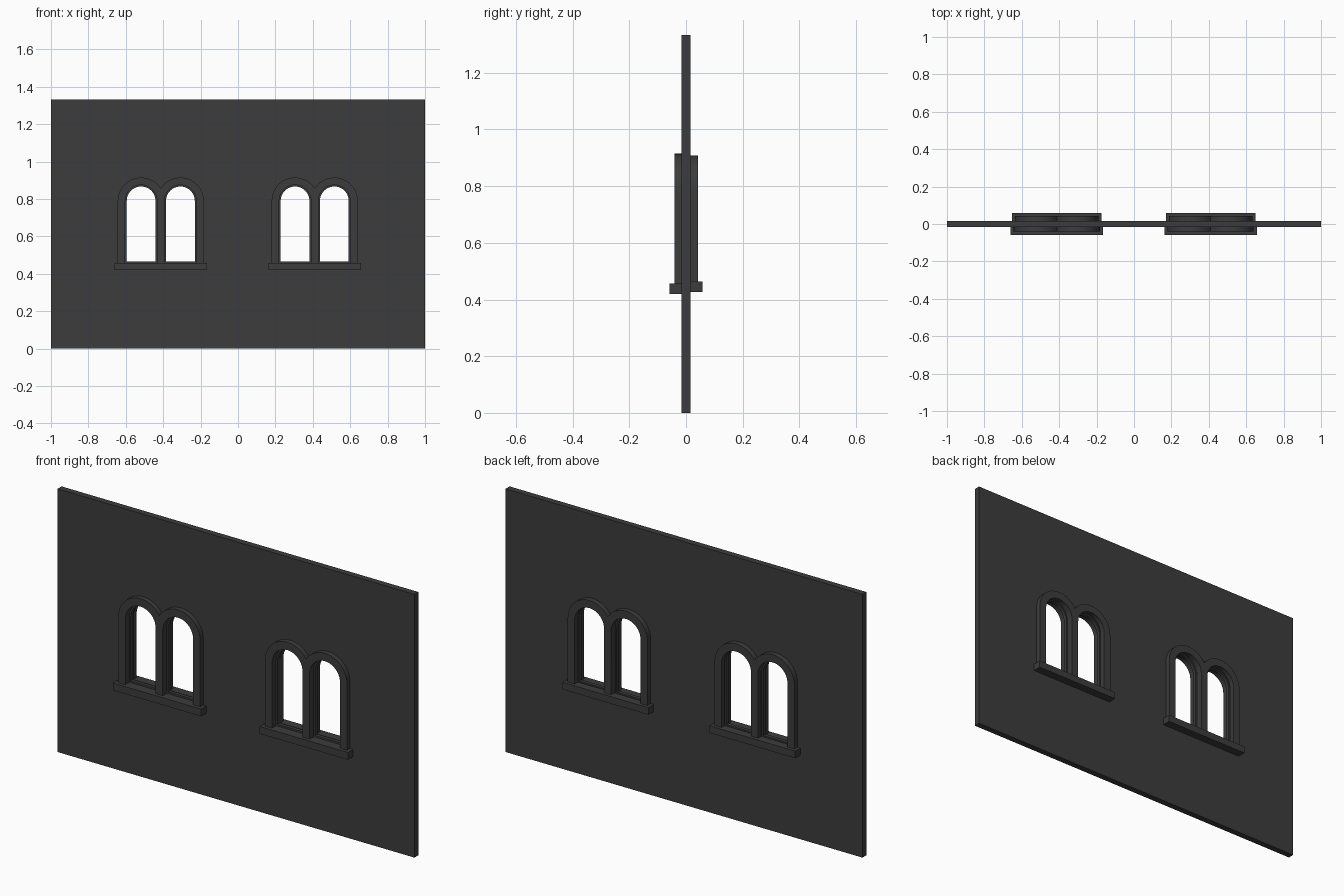
import bpy
from math import pi, cos, sin, acos

if "Cube" in bpy.data.objects:
    bpy.data.objects.remove(bpy.data.objects["Cube"])

WALL_Y = 0.016          # half thickness of the wall
HALF_GAP = 0.105        # arch centre to window centre
SPRING = 0.79           # height where the arches start
MID_Z = 0.668           # window mid height
SEG = 20

stone = bpy.data.materials.new("dark_stone")
stone.diffuse_color = (0.045, 0.045, 0.045, 1)
stone.use_nodes = True
stone.node_tree.nodes["Principled BSDF"].inputs["Base Color"].default_value = stone.diffuse_color


def arc(cx, cz, r, a0, a1):
    return [(cx + r * cos(a0 + (a1 - a0) * i / SEG),
             cz + r * sin(a0 + (a1 - a0) * i / SEG)) for i in range(SEG + 1)]


def arch(cx, r, bottom):
    """Single round-headed opening."""
    return [(cx - r, bottom)] + arc(cx, SPRING, r, pi, 0) + [(cx + r, bottom)]


def pair(cx, r, bottom):
    return [arch(cx + s * HALF_GAP, r, bottom) for s in (-1, 1)]


def twin_outline(cx, r, bottom):
    """Joined outline of two overlapping arches with a notch between."""
    n = acos(HALF_GAP / r)
    left = arc(cx - HALF_GAP, SPRING, r, pi, n)
    right = arc(cx + HALF_GAP, SPRING, r, pi - n, 0)
    return [(left[0][0], bottom)] + left + right[1:] + [(right[-1][0], bottom)]


def plate(name, loops, y0, y1):
    """Filled 2D loops (holes included) extruded between y0 and y1."""
    cu = bpy.data.curves.new(name, 'CURVE')
    cu.dimensions = '2D'
    cu.fill_mode = 'BOTH'
    cu.extrude = (y1 - y0) / 2
    for pts in loops:
        sp = cu.splines.new('POLY')
        sp.points.add(len(pts) - 1)
        for p, (x, z) in zip(sp.points, pts):
            p.co = (x, z, 0, 1)
        sp.use_cyclic_u = True
    ob = bpy.data.objects.new(name, cu)
    bpy.context.collection.objects.link(ob)
    ob.rotation_euler = (pi / 2, 0, 0)
    ob.location = (0, (y0 + y1) / 2, 0)
    bpy.ops.object.select_all(action='DESELECT')
    bpy.context.view_layer.objects.active = ob
    ob.select_set(True)
    bpy.ops.object.convert(target='MESH')
    ob = bpy.context.object
    ob.name = name
    ob.data.materials.clear()
    ob.data.materials.append(stone)
    bpy.ops.object.shade_smooth_by_angle(angle=pi / 6)
    return ob


def rect(x0, x1, z0, z1):
    return [(x0, z0), (x0, z1), (x1, z1), (x1, z0)]


def scaled(loops, cx, k):
    return [[(cx + (x - cx) * k, MID_Z + (z - MID_Z) * k) for x, z in l] for l in loops]


windows = {"left": -0.413, "right": 0.41}

# Wall panel with four arched holes
holes = [h for cx in windows.values() for h in pair(cx, 0.085, 0.457)]
plate("wall", [rect(-1, 1, 0, 1.333)] + holes, -WALL_Y, WALL_Y)

for side, cx in windows.items():
    # Thin frames set into the openings
    for i, s in enumerate((-1, 1)):
        c = cx + s * HALF_GAP
        plate(f"{side}_inner_frame_{i + 1}",
              [arch(c, 0.086, 0.455), arch(c, 0.077, 0.466)], -0.009, 0.009)

    # Twin-arched surround and sill, slightly smaller on the back
    trim = [twin_outline(cx, 0.125, 0.44)] + pair(cx, 0.085, 0.457)
    sill = [rect(cx - 0.247, cx + 0.247, 0.42, 0.457)]
    plate(f"{side}_front_surround", trim, -0.041, -WALL_Y)
    plate(f"{side}_front_sill", sill, -0.059, -WALL_Y)
    plate(f"{side}_back_surround", scaled(trim, cx, 0.972), WALL_Y, 0.042)
    plate(f"{side}_back_sill", scaled(sill, cx, 0.972), WALL_Y, 0.059)
